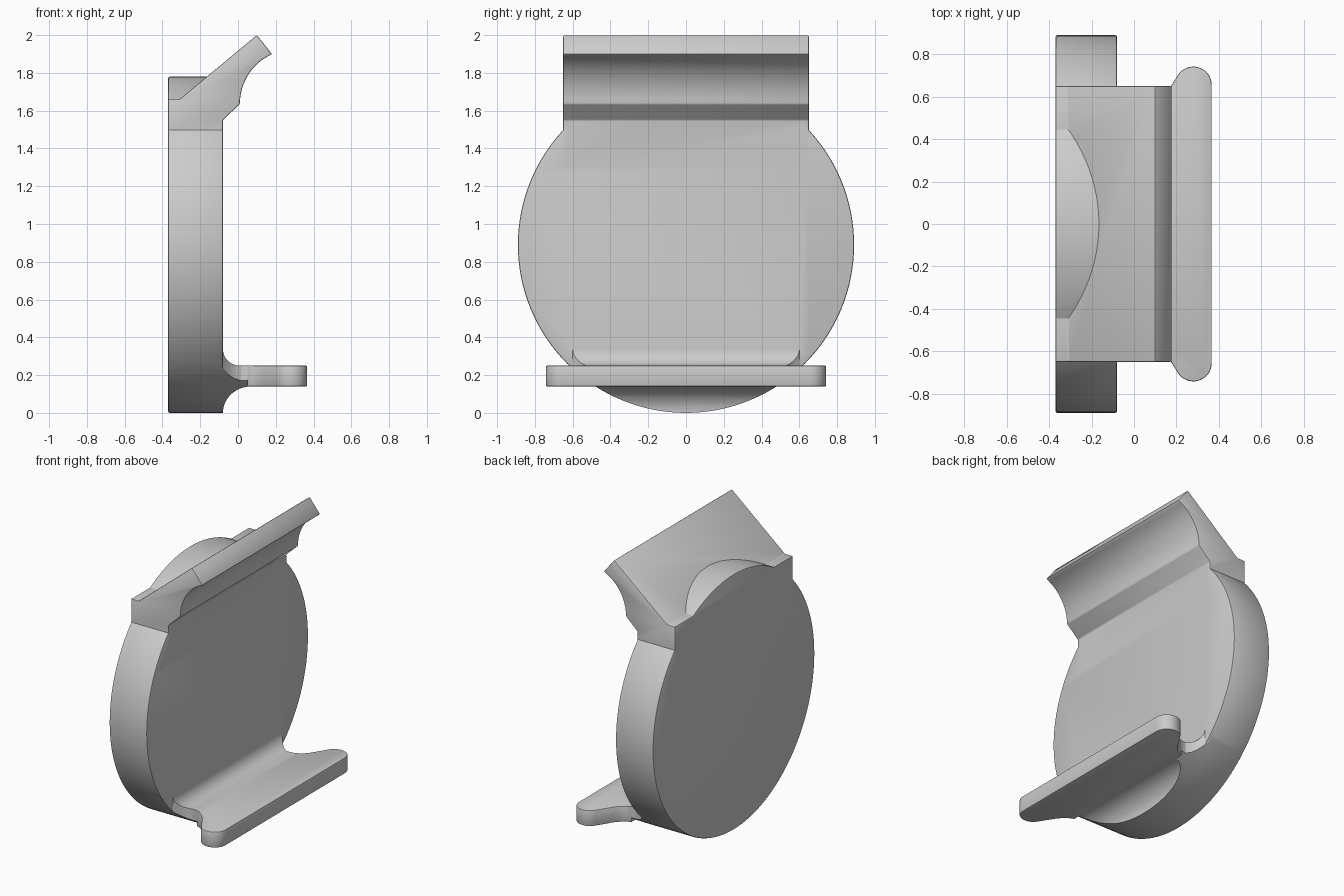
import bpy, bmesh
from math import sin, cos, pi, radians

if "Cube" in bpy.data.objects:
    bpy.data.objects.remove(bpy.data.objects["Cube"])


def arc(cx, cz, rx, rz, a0, a1, n):
    """Points on an elliptical arc, angles in degrees."""
    return [(cx + rx * cos(radians(a0 + (a1 - a0) * i / n)),
             cz + rz * sin(radians(a0 + (a1 - a0) * i / n))) for i in range(n + 1)]


def prism(name, pts, lo, hi, axis, bevel=0):
    """Extrude a closed 2D profile from lo to hi along the given axis."""
    place = {'x': lambda a, b, t: (t, a, b),
             'y': lambda a, b, t: (a, t, b),
             'z': lambda a, b, t: (a, b, t)}[axis]
    bm = bmesh.new()
    rings = [[bm.verts.new(place(a, b, t)) for a, b in pts] for t in (lo, hi)]
    bm.faces.new(rings[0])
    bm.faces.new(rings[1])
    n = len(pts)
    for i in range(n):
        j = (i + 1) % n
        bm.faces.new((rings[0][i], rings[0][j], rings[1][j], rings[1][i]))
    bmesh.ops.recalc_face_normals(bm, faces=bm.faces)
    mesh = bpy.data.meshes.new(name)
    bm.to_mesh(mesh)
    bm.free()
    obj = bpy.data.objects.new(name, mesh)
    bpy.context.collection.objects.link(obj)
    if bevel:
        m = obj.modifiers.new("soft_edges", 'BEVEL')
        m.width, m.segments, m.limit_method = bevel, 2, 'ANGLE'
        m.angle_limit = radians(25)
        apply(obj, m)
    return obj


def apply(obj, mod):
    bpy.ops.object.select_all(action='DESELECT')
    bpy.context.view_layer.objects.active = obj
    obj.select_set(True)
    bpy.ops.object.modifier_apply(modifier=mod.name)


def combine(obj, other, operation):
    m = obj.modifiers.new("combine", 'BOOLEAN')
    m.operation, m.solver, m.object = operation, 'EXACT', other
    apply(obj, m)
    bpy.data.objects.remove(other)


BACK, FACE, R = -0.37, -0.08, 0.89
circle = arc(0, R, R, R, 0, 360, 128)[:-1]

# Round backing disc
body = prism("disc_stand", circle, BACK, FACE, 'x', 0.008)

# Upper block with sloping lip and concave underside
lip = [(BACK, 1.3), (BACK, 1.66), (-0.31, 1.66), (0.10, 2.0), (0.18, 1.90)]
lip += arc(0.28, 1.635, 0.27, 0.283, 112, 180, 16)[1:]
lip += [(FACE, 1.55), (FACE, 1.3)]
combine(body, prism("upper_lip", lip, -0.65, 0.65, 'y', 0.006), 'UNION')

# Shelf outline, +y half: neck beside the disc, then a rounded ear
neck = [(-0.12, 0.64), (-0.08, 0.60), (-0.05, 0.565), (-0.02, 0.54),
        (0.015, 0.525), (0.05, 0.527), (0.08, 0.54)]
ear = [(0.11, 0.562), (0.14, 0.595)] + arc(0.28, 0.658, 0.086, 0.084, 148, 0, 16)


def mirrored(half):
    return half + [(x, -y) for x, y in reversed(half)]


# Filleted web between disc and shelf, trimmed to the neck and the disc's circle
web_profile = [(-0.12, 0.335)] + arc(0.01, 0.34, 0.09, 0.09, 180, 270, 12)
web_profile += [(0.08, 0.25), (0.08, 0.14)]
web_profile += arc(0.07, 0.0, 0.15, 0.14, 90, 180, 14) + [(-0.12, 0.0)]
web = prism("web", web_profile, -0.8, 0.8, 'y')
combine(web, prism("neck_trim", mirrored(neck), -0.1, 0.5, 'z'), 'INTERSECT')
combine(web, prism("circle_trim", circle, -0.2, 0.2, 'x'), 'INTERSECT')
combine(body, web, 'UNION')

# Flat shelf with rounded ears
shelf = prism("shelf", mirrored(neck[5:] + ear), 0.14, 0.25, 'z', 0.006)
combine(body, shelf, 'UNION')

bpy.ops.object.select_all(action='DESELECT')
bpy.context.view_layer.objects.active = body
body.select_set(True)
bpy.ops.object.shade_smooth_by_angle(angle=radians(25))
